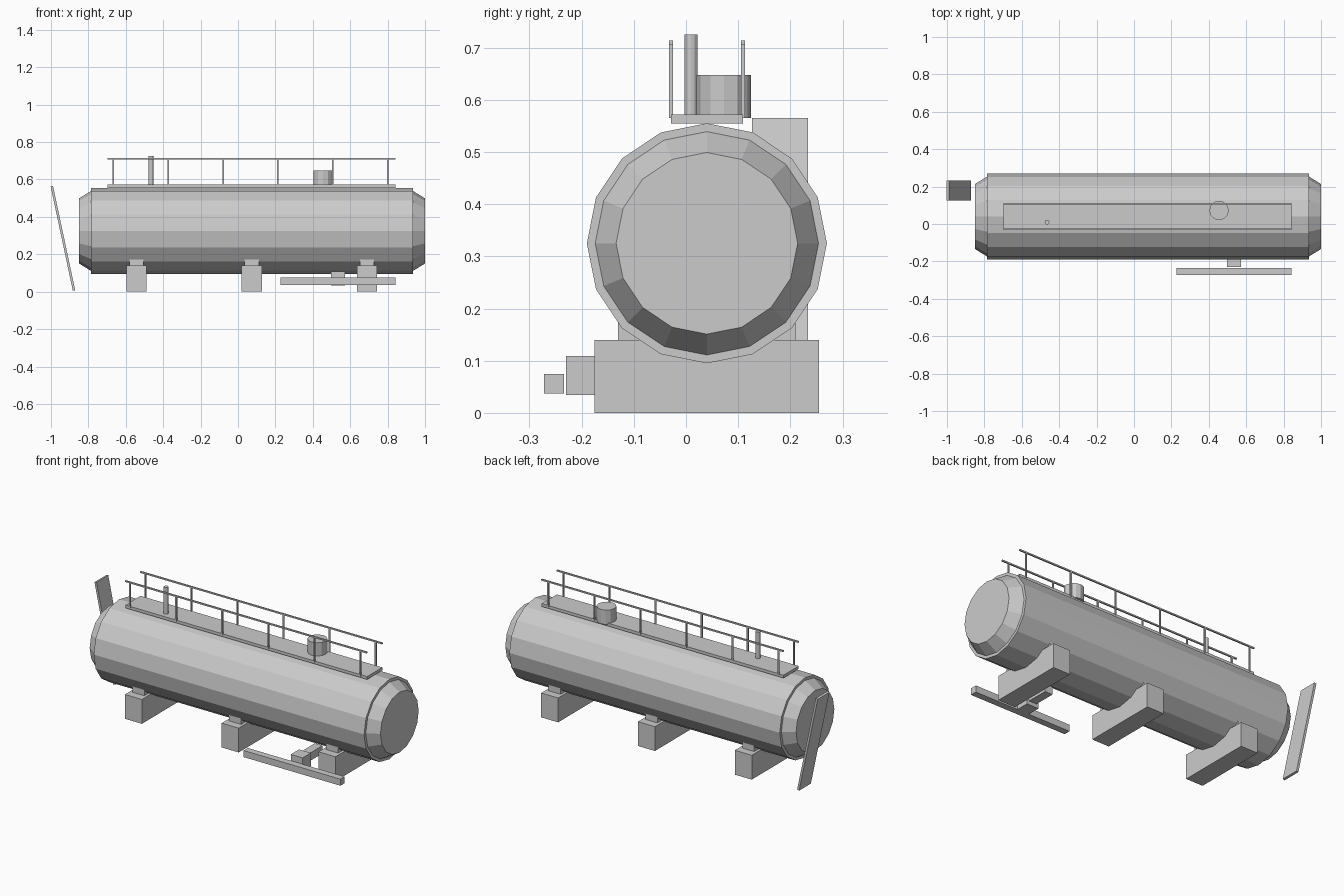
import bpy, bmesh, math
from mathutils import Matrix, Vector

if "Cube" in bpy.data.objects:
    bpy.data.objects.remove(bpy.data.objects["Cube"])

grey = bpy.data.materials.new("light_grey")
grey.diffuse_color = (0.6, 0.6, 0.6, 1)
grey.use_nodes = True
grey.node_tree.nodes["Principled BSDF"].inputs["Base Color"].default_value = grey.diffuse_color


def finish(name, bm):
    bmesh.ops.recalc_face_normals(bm, faces=bm.faces)
    mesh = bpy.data.meshes.new(name)
    bm.to_mesh(mesh)
    bm.free()
    mesh.materials.append(grey)
    obj = bpy.data.objects.new(name, mesh)
    bpy.context.collection.objects.link(obj)
    return obj


def box(name, x, y, z):
    """Box from three (min, max) ranges."""
    bm = bmesh.new()
    size = [r[1] - r[0] for r in (x, y, z)]
    mid = Vector([(r[0] + r[1]) / 2 for r in (x, y, z)])
    bmesh.ops.create_cube(bm, size=1, matrix=Matrix.Translation(mid) @ Matrix.Diagonal((*size, 1)))
    return finish(name, bm)


def upright(name, x, y, z0, z1, r, sides):
    bm = bmesh.new()
    bmesh.ops.create_cone(bm, cap_ends=True, segments=sides, radius1=r, radius2=r, depth=z1 - z0,
                          matrix=Matrix.Translation((x, y, (z0 + z1) / 2)))
    return finish(name, bm)


# Tank: 16-sided rings along x, with stepped, tapered heads
CY, CZ, N = 0.04, 0.325, 16
profile = [(-0.85, 0.174), (-0.785, 0.214), (-0.785, 0.23),
           (0.935, 0.23), (0.935, 0.214), (1.0, 0.174)]
bm = bmesh.new()
rings = [[bm.verts.new((x, CY + r * math.sin(2 * math.pi * i / N), CZ + r * math.cos(2 * math.pi * i / N)))
          for i in range(N)] for x, r in profile]
for a, b in zip(rings, rings[1:]):
    for i in range(N):
        j = (i + 1) % N
        bm.faces.new((a[i], a[j], b[j], b[i]))
bm.faces.new(rings[0])
bm.faces.new(rings[-1])
finish("tank", bm)

# Three support saddles
for k, x in enumerate((-0.543, 0.073, 0.689)):
    box(f"support_block_{k}", (x - 0.054, x + 0.054), (-0.175, 0.255), (0, 0.14))
    box(f"support_pad_{k}", (x - 0.038, x + 0.038), (-0.13, 0.21), (0.14, 0.2))

# Walkway with a railing on each side
WX = (-0.697, 0.842)
box("walkway", WX, (-0.029, 0.109), (0.555, 0.572))
h = 0.004
for side, y in (("front", -0.029), ("back", 0.109)):
    box(f"{side}_rail", WX, (y - h, y + h), (0.706, 0.714))
    for k in range(6):
        x = -0.666 + k * 0.2932
        box(f"{side}_rail_post_{k}", (x - h, x + h), (y - h, y + h), (0.565, 0.708))

# Vent pipe and hatch on the walkway
upright("vent_pipe", -0.465, 0.01, 0.565, 0.725, 0.0125, 12)
upright("hatch", 0.455, 0.0725, 0.565, 0.648, 0.052, 12)

# Leaning access board at the left end
bm = bmesh.new()
bmesh.ops.create_cube(bm, size=1, matrix=Matrix.Translation((-0.936, 0.18, 0.285))
                      @ Matrix.Rotation(-math.radians(12), 4, 'Y')
                      @ Matrix.Diagonal((0.013, 0.107, 0.57, 1)))
finish("leaning_board", bm)

# Valve, outlet arm and front pipe bar
box("front_bar", (0.227, 0.842), (-0.272, -0.234), (0.037, 0.075))
box("valve_block", (0.497, 0.572), (-0.23, -0.155), (0.034, 0.109))
box("outlet_arm", (0.51, 0.559), (-0.156, -0.03), (0.055, 0.1))
